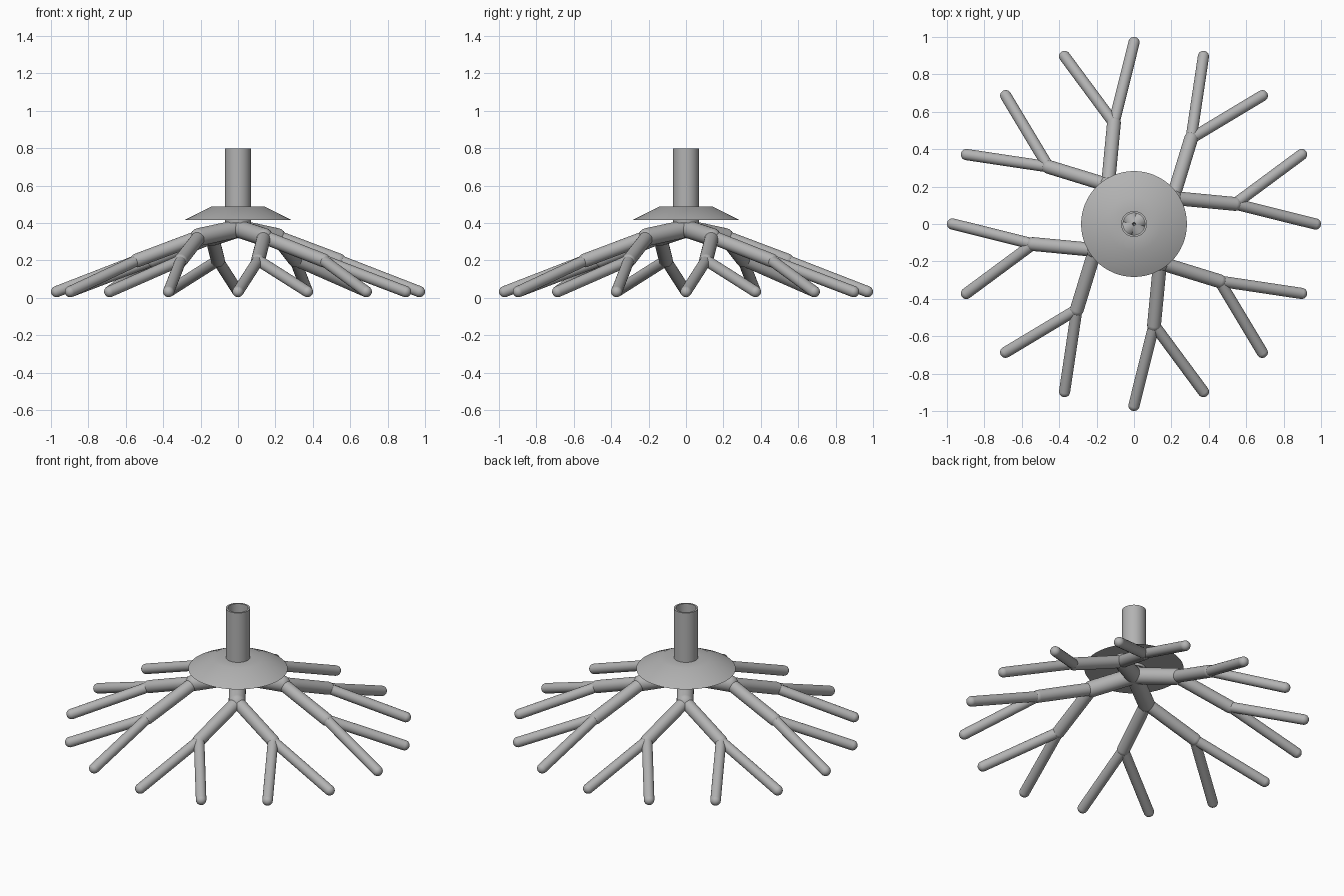
import bpy, bmesh, math
from mathutils import Vector

cube = bpy.data.objects.get("Cube")
if cube:
    bpy.data.objects.remove(cube)

grey = bpy.data.materials.new("plain grey")
grey.use_nodes = True
grey.diffuse_color = (0.45, 0.45, 0.45, 1)
grey.node_tree.nodes["Principled BSDF"].inputs["Base Color"].default_value = (0.45, 0.45, 0.45, 1)


def finish(bm, name):
    """Turn a bmesh into a smooth shaded object."""
    bmesh.ops.recalc_face_normals(bm, faces=bm.faces)
    mesh = bpy.data.meshes.new(name)
    bm.to_mesh(mesh)
    bm.free()
    mesh.materials.append(grey)
    obj = bpy.data.objects.new(name, mesh)
    bpy.context.collection.objects.link(obj)
    bpy.ops.object.select_all(action="DESELECT")
    obj.select_set(True)
    bpy.context.view_layer.objects.active = obj
    bpy.ops.object.shade_smooth_by_angle(angle=math.radians(35))
    return obj


def lathe(name, profile, steps=48):
    """Spin a closed (radius, height) profile around z."""
    bm = bmesh.new()
    verts = [bm.verts.new((r, 0, z)) for r, z in profile]
    edges = [bm.edges.new((v, verts[i - 1])) for i, v in enumerate(verts)]
    bmesh.ops.spin(bm, geom=verts + edges, cent=(0, 0, 0), axis=(0, 0, 1),
                   angle=math.tau, steps=steps)
    bmesh.ops.remove_doubles(bm, verts=bm.verts, dist=0.0001)
    return finish(bm, name)


def polar(radius, degrees, z):
    a = math.radians(degrees)
    return Vector((radius * math.cos(a), radius * math.sin(a), z))


def limb(name, start, end, radius):
    """Round bar with a ball at its far end."""
    axis = end - start
    bm = bmesh.new()
    bar = bmesh.ops.create_cone(bm, cap_ends=True, segments=24, radius1=radius,
                                radius2=radius, depth=axis.length)["verts"]
    ball = bmesh.ops.create_uvsphere(bm, u_segments=24, v_segments=12,
                                     radius=radius)["verts"]
    bmesh.ops.translate(bm, verts=ball, vec=(0, 0, axis.length / 2))
    obj = finish(bm, name)
    obj.rotation_mode = "QUATERNION"
    obj.rotation_quaternion = axis.to_track_quat("Z", "Y")
    obj.location = (start + end) / 2
    return obj


# Hollow neck and the sloping collar around it
lathe("neck_pipe", [(0.069, 0.40), (0.069, 0.797), (0.058, 0.797), (0.058, 0.40)])
lathe("collar", [(0.065, 0.417), (0.283, 0.417), (0.145, 0.487), (0.065, 0.487)], 64)

# Four arms, each forking twice
hub = Vector((0, 0, 0.37))
for arm in range(4):
    middle = 33.75 + 90 * arm
    elbow = polar(0.25, middle, 0.325)
    limb("arm", hub, elbow, 0.048)
    for side in (-1, 1):
        bearing = middle + side * 22.5
        fork = polar(0.55, bearing, 0.2)
        limb("branch", elbow, fork, 0.037)
        for twig in (-1, 1):
            tip = polar(0.97, bearing + twig * 11.25, 0.033)
            limb("twig", fork, tip, 0.03)
